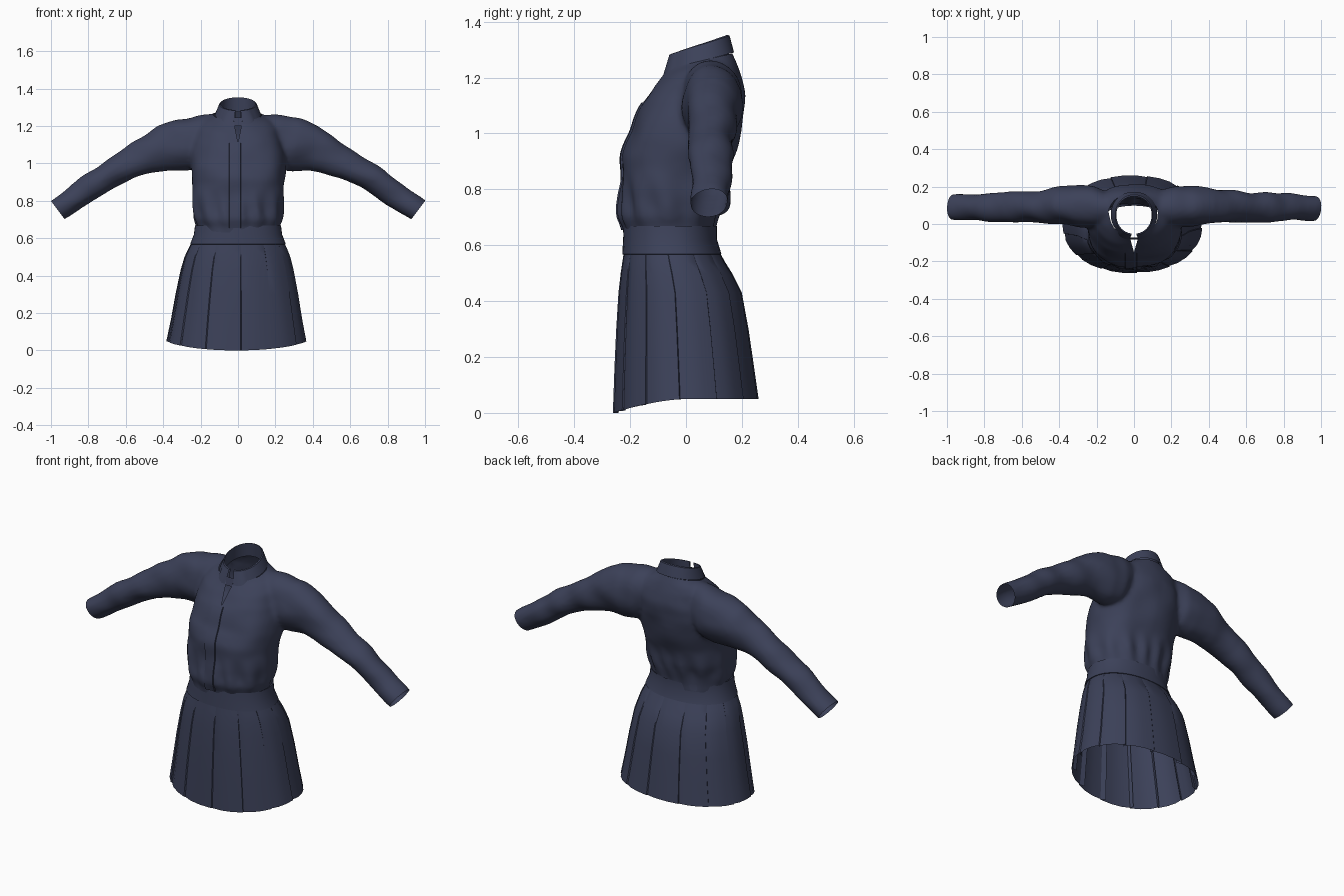
import bpy, bmesh, math
from mathutils import Vector, noise
from mathutils.bvhtree import BVHTree

if "Cube" in bpy.data.objects:
    bpy.data.objects.remove(bpy.data.objects["Cube"])

navy = bpy.data.materials.new("navy cloth")
navy.diffuse_color = (0.045, 0.053, 0.100, 1)
navy.use_nodes = True
navy.node_tree.nodes["Principled BSDF"].inputs["Base Color"].default_value = navy.diffuse_color


def make_object(name, bm, angle=None):
    me = bpy.data.meshes.new(name)
    bm.to_mesh(me)
    bm.free()
    me.materials.append(navy)
    ob = bpy.data.objects.new(name, me)
    bpy.context.collection.objects.link(ob)
    if angle:
        smooth(ob, angle)
    return ob


def smooth(ob, angle):
    bpy.ops.object.select_all(action='DESELECT')
    ob.select_set(True)
    bpy.context.view_layer.objects.active = ob
    bpy.ops.object.shade_smooth_by_angle(angle=math.radians(angle))


def loft(bm, rings, closed=True, caps=False):
    rows = [[bm.verts.new(p) for p in r] for r in rings]
    n = len(rows[0])
    for a, b in zip(rows, rows[1:]):
        for i in range(n if closed else n - 1):
            j = (i + 1) % n
            bm.faces.new((a[i], a[j], b[j], b[i]))
    if caps:
        bm.faces.new(rows[0][::-1])
        bm.faces.new(rows[-1])


def power(v, e):
    return math.copysign(abs(v) ** e, v)


def body_point(a, hx, y0, y1, n=2.3):
    # a = 0 faces the front
    return hx * power(math.sin(a), 2 / n), (y0 + y1) / 2 - (y1 - y0) / 2 * power(math.cos(a), 2 / n)


def body_ring(zf, zb, hx, y0, y1, n=2.3, count=48):
    pts = []
    for i in range(count):
        x, y = body_point(math.tau * i / count, hx, y0, y1, n)
        pts.append((x, y, zf + (zb - zf) * (y - y0) / (y1 - y0)))
    return pts


# Shirt: torso and sleeves as closed volumes, fused, then opened
bm = bmesh.new()
torso = [(.58, .58, .225, -.215, .105), (.66, .66, .225, -.22, .11), (.70, .70, .238, -.236, .118),
         (.80, .80, .243, -.232, .138), (.92, .92, .25, -.228, .17), (.98, .98, .252, -.213, .187),
         (1.04, 1.06, .248, -.187, .206), (1.11, 1.14, .238, -.152, .212), (1.17, 1.21, .213, -.117, .202),
         (1.21, 1.255, .172, -.087, .187), (1.235, 1.285, .127, -.07, .174),
         (1.26, 1.31, .105, -.062, .16), (1.35, 1.39, .10, -.06, .155)]
loft(bm, [body_ring(*r) for r in torso], caps=True)
# top x, top z, bottom x, bottom z, front y, back y
sleeve = [(.12, 1.262, .14, 1.02, .0, .17), (.22, 1.258, .21, .975, -.02, .205), (.33, 1.238, .28, .96, -.015, .205),
          (.43, 1.198, .38, .962, .0, .195), (.52, 1.138, .45, .95, .005, .183), (.63, 1.065, .55, .92, .01, .172),
          (.76, .978, .67, .862, .012, .168), (.88, .888, .80, .775, .018, .162), (1.0, .803, .93, .703, .018, .156),
          (1.06, .758, .99, .658, .018, .156)]
for s in (1, -1):
    rings = []
    for xt, zt, xb, zb, y0, y1 in sleeve:
        ring = []
        for i in range(28):
            a = s * math.tau * i / 28
            t = (1 + math.cos(a)) / 2
            ring.append((s * (xb + (xt - xb) * t), (y0 + y1) / 2 + (y1 - y0) / 2 * math.sin(a), zb + (zt - zb) * t))
        rings.append(ring)
    loft(bm, rings, caps=True)
bmesh.ops.recalc_face_normals(bm, faces=bm.faces)
shirt = make_object("shirt", bm)
m = shirt.modifiers.new("fuse", 'REMESH')
m.mode = 'VOXEL'
m.voxel_size = 0.013
m = shirt.modifiers.new("soften", 'SMOOTH')
m.factor = 0.5
m.iterations = 5
fused = bpy.data.meshes.new_from_object(shirt.evaluated_get(bpy.context.evaluated_depsgraph_get()))
shirt.modifiers.clear()
bm = bmesh.new()
bm.from_mesh(fused)
bm.normal_update()

# Cloth folds: soft noise everywhere, gathers above the waist
for v in bm.verts:
    p = v.co
    d = 0.012 * noise.noise(Vector((p.x * 7, p.y * 7, p.z * 9)))
    if abs(p.x) < .26 and p.z < .86:
        gather = max(0, 1 - abs(p.z - .74) / .12)
        d += 0.007 * gather * math.sin(13 * math.atan2(p.x, -p.y - .06) + 9 * p.z)
    v.co = p + v.normal * d


def cut(co, no, clear=True):
    bmesh.ops.bisect_plane(bm, geom=bm.verts[:] + bm.edges[:] + bm.faces[:], plane_co=co, plane_no=no,
                           clear_outer=clear)


cut((0, 0, .63), (0, 0, -1))
cut((0, -.065, 1.232), (0, -.235, 1))
for s in (1, -1):
    cut((s * .965, 0, .753), (s * .8, 0, -.6))
tree = BVHTree.FromBMesh(bm)

# Open V at the throat
for s in (1, -1):
    cut((0, 0, 1.11), (s, 0, -.2), clear=False)
throat = [f for f in bm.faces if f.calc_center_median().y < 0
          and abs(f.calc_center_median().x) < .2 * (f.calc_center_median().z - 1.11)]
bmesh.ops.delete(bm, geom=throat, context='FACES')
bm.to_mesh(shirt.data)
bm.free()
shirt.data.materials.clear()
shirt.data.materials.append(navy)
smooth(shirt, 50)


# Button placket laid over the shirt front
def front_y(x, z):
    hit = tree.ray_cast(Vector((x, -1, z)), Vector((0, 1, 0)))[0]
    return hit.y if hit else -.1


bm = bmesh.new()
rows = []
for i in range(29):
    z = .655 + (1.11 - .655) * i / 28
    row = []
    for x, lift in ((-.047, 0), (-.045, .006), (-.015, .007), (.014, .006), (.016, 0)):
        row.append((x, front_y(x, z) - lift, z))
    rows.append(row)
loft(bm, rows, closed=False)
make_object("button_placket", bm, 35)

# Collar: inner stand, rolled top edge and outer flap with pointed tips
bm = bmesh.new()
stand, top, roll, flap = [], [], [], []
for i in range(49):
    a = .12 + (math.tau - .24) * i / 48
    back = (1 - math.cos(a)) / 2
    tip = max(0, 1 - min(a, math.tau - a) / .75)
    x, y = body_point(a, .103, -.055, .155, 2.1)
    stand.append((x, y, 1.205 + .07 * back))
    x, y = body_point(a, .094, -.052, .148, 2.1)
    top.append((x, y, 1.285 + .068 * back))
    x, y = body_point(a, .1, -.06, .156, 2.1)
    roll.append((x, y, 1.282 + .068 * back))
    x, y = body_point(a, .124, -.072, .172, 2.1)
    flap.append((x * (1 + .8 * tip), y - .016 * tip, 1.228 + .062 * back - .035 * tip))
loft(bm, [stand, top, roll, flap], closed=False)
make_object("collar", bm, 40)

# Throat button tab
bm = bmesh.new()
loft(bm, [[(-.02, -.082, 1.2), (.02, -.082, 1.2)], [(-.024, -.072, 1.245), (.024, -.072, 1.245)]], closed=False)
make_object("collar_tab", bm)

# Waistband with a lip turned in to the shirt
bm = bmesh.new()
band = [(.66, .66, .215, -.208, .098), (.668, .668, .23, -.223, .111), (.62, .62, .236, -.225, .111),
        (.568, .568, .256, -.228, .127), (.566, .566, .248, -.22, .12)]
loft(bm, [body_ring(*r, n=2.2) for r in band])
make_object("waistband", bm, 40)

# Pleated skirt: knife pleats that deepen towards the hem
PLEATS = 13
levels = [(.58, .246, -.222, .118), (.54, .266, -.228, .140), (.50, .283, -.234, .165), (.43, .302, -.242, .2),
          (.30, .328, -.25, .224), (.17, .35, -.256, .243), (.0, .374, -.262, .26)]
profile = [(0, .25), (.3, .9), (.65, 1), (1.0, .9), (1.02, .3), (.9, -1.6)]
bm = bmesh.new()
rings = []
for k, (z, hx, y0, y1) in enumerate(levels):
    depth = .004 + .026 * min(1, k / 4)
    ring = []
    for p in range(PLEATS):
        for u, r in profile:
            a = math.tau * (p + u + .1) / PLEATS
            x, y = body_point(a, hx, y0, y1, 2.15)
            mid = (y0 + y1) / 2
            f = 1 + depth * (r - .9)
            zz = z
            if k == len(levels) - 1:
                zz = .05 - .05 * max(0, math.cos(a)) ** 1.5
            ring.append((x * f - .008 * k / 6, mid + (y - mid) * f, zz))
    rings.append(ring)
loft(bm, rings)
bmesh.ops.recalc_face_normals(bm, faces=bm.faces)
make_object("pleated_skirt", bm, 30)
